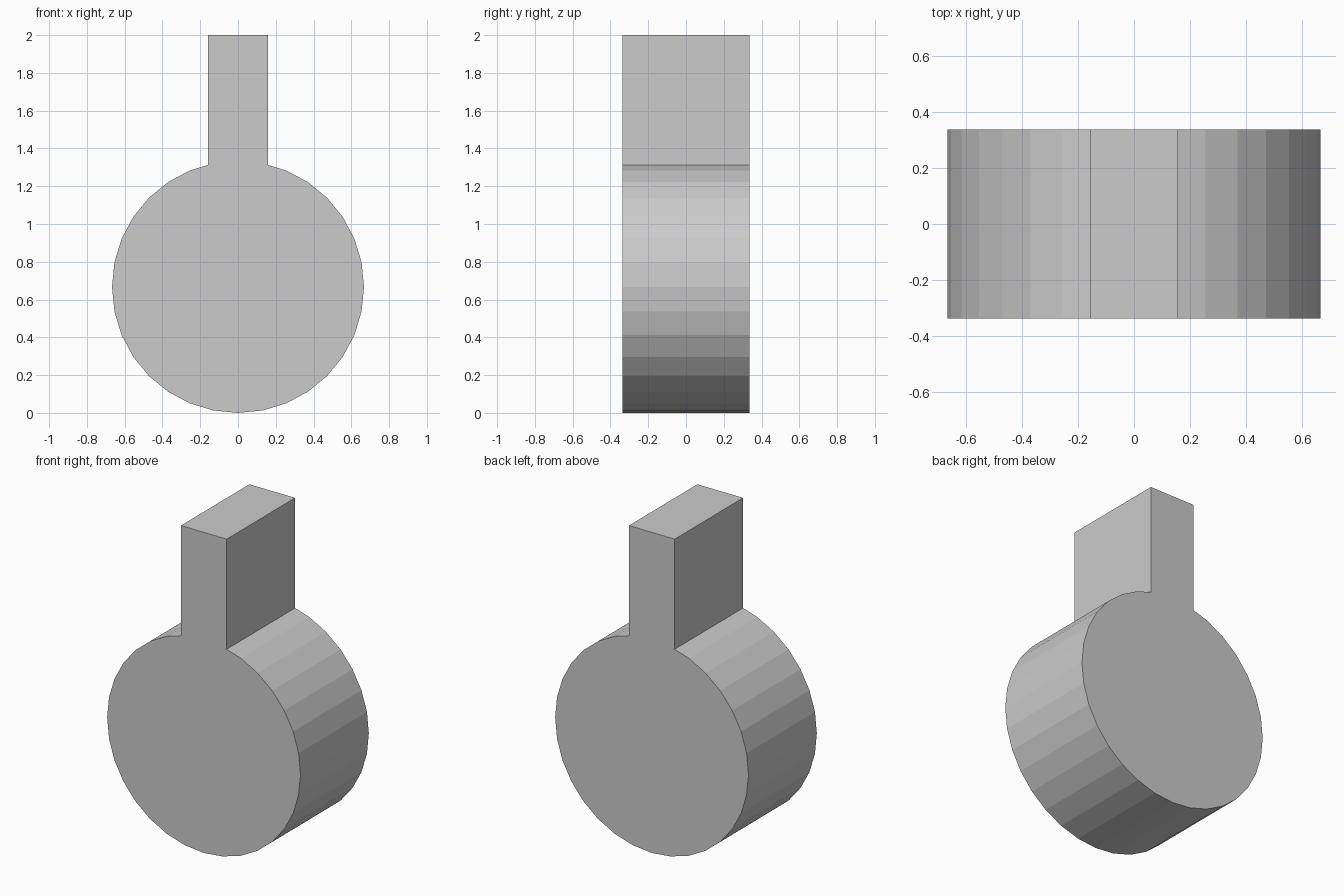
import bpy, bmesh
from math import sin, cos, tau

if "Cube" in bpy.data.objects:
    bpy.data.objects.remove(bpy.data.objects["Cube"])

RADIUS = 0.667       # disc radius, also its centre height
HALF_DEPTH = 0.337
NECK = 0.158         # half width of the neck
TOP = 2.0
SIDES = 32

# Disc outline, clockwise from the top, leaving out the points under the neck
step = tau / SIDES
arc = [(RADIUS * sin(i * step), RADIUS + RADIUS * cos(i * step))
       for i in range(2, SIDES - 1)]

# Height where the neck side meets the first facet of the disc
x0, z0 = RADIUS * sin(step), RADIUS + RADIUS * cos(step)
x1, z1 = arc[0]
join = z0 + (z1 - z0) * (NECK - x0) / (x1 - x0)

outline = [(-NECK, join), (-NECK, TOP), (NECK, TOP), (NECK, join)] + arc

# Extrude the keyhole outline from front to back
bm = bmesh.new()
front = bm.faces.new([bm.verts.new((x, -HALF_DEPTH, z)) for x, z in outline])
extruded = bmesh.ops.extrude_face_region(bm, geom=[front], use_keep_orig=True)
back = [v for v in extruded["geom"] if isinstance(v, bmesh.types.BMVert)]
bmesh.ops.translate(bm, verts=back, vec=(0, 2 * HALF_DEPTH, 0))
bmesh.ops.recalc_face_normals(bm, faces=bm.faces)

mesh = bpy.data.meshes.new("disc_with_neck")
bm.to_mesh(mesh)
bm.free()
bpy.context.collection.objects.link(bpy.data.objects.new("disc_with_neck", mesh))
